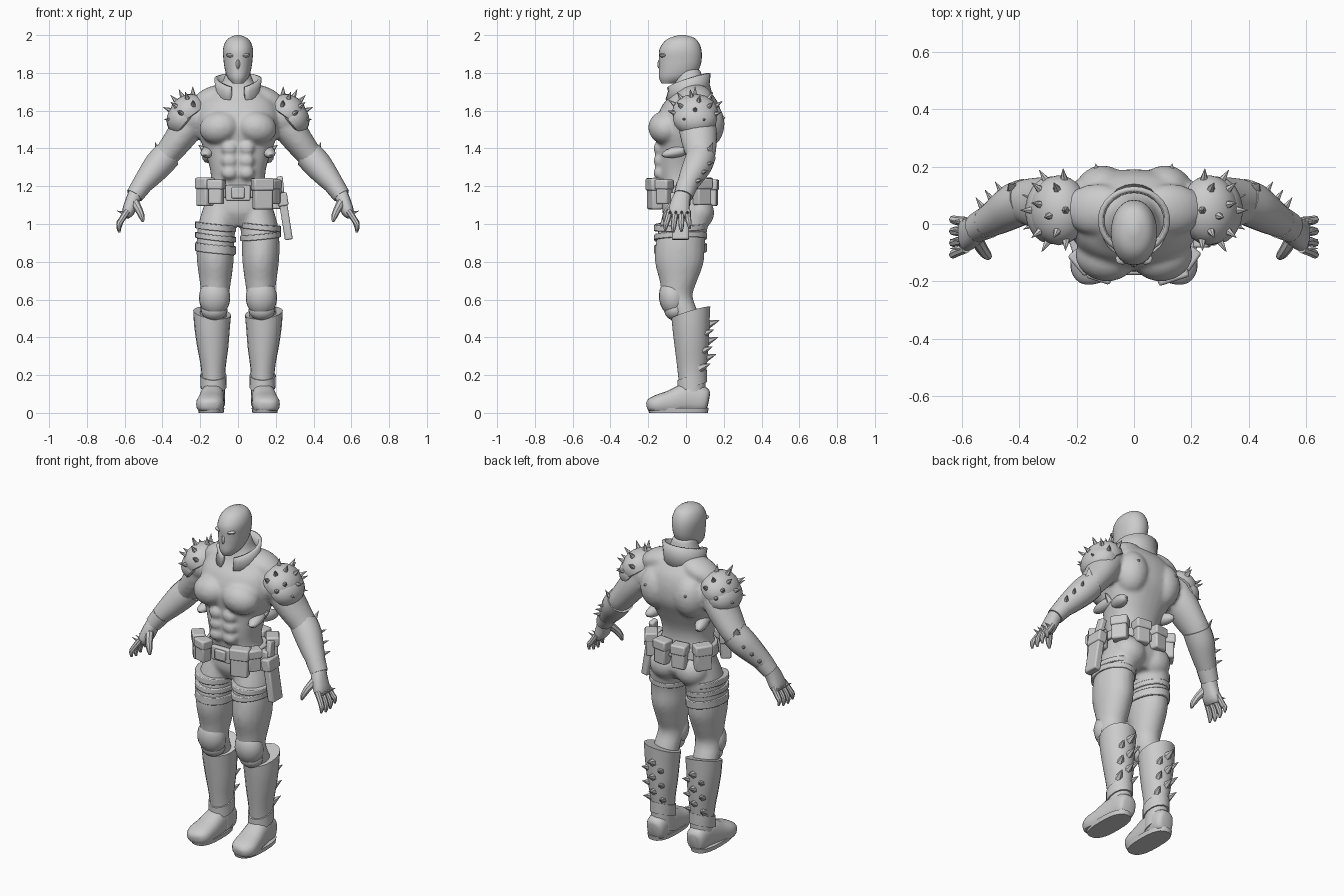
import bpy, bmesh, math
from mathutils import Vector as V, Matrix as M, Euler

SIDES = (1, -1)


def finish(name, bm, bevel=0, remesh=0, angle=40, solid=0):
    bmesh.ops.recalc_face_normals(bm, faces=bm.faces[:])
    me = bpy.data.meshes.new(name)
    bm.to_mesh(me)
    bm.free()
    ob = bpy.data.objects.new(name, me)
    bpy.context.collection.objects.link(ob)
    me.polygons.foreach_set("use_smooth", [True] * len(me.polygons))
    me.set_sharp_from_angle(angle=math.radians(angle))
    if solid:
        m = ob.modifiers.new("Thickness", 'SOLIDIFY')
        m.thickness, m.offset = solid, 0
    if bevel:
        m = ob.modifiers.new("Bevel", 'BEVEL')
        m.width, m.segments = bevel, 2
    if remesh:
        m = ob.modifiers.new("Fuse", 'REMESH')
        m.mode, m.voxel_size, m.use_smooth_shade = 'VOXEL', remesh, True
        m = ob.modifiers.new("Blend", 'SMOOTH')
        m.factor, m.iterations = 0.5, 5
    return ob


def spline(rows, steps):
    # Catmull-Rom through the section rows
    out = []
    R = [rows[0]] + list(rows) + [rows[-1]]
    for i in range(1, len(R) - 2):
        for k in range(steps):
            t = k / steps
            out.append([0.5 * (2*b + (c-a)*t + (2*a-5*b+4*c-d)*t*t + (3*b-a-3*c+d)*t**3)
                        for a, b, c, d in zip(R[i-1], R[i], R[i+1], R[i+2])])
    return out + [list(rows[-1])]


def tube(bm, rows, s=1, flat=True, ref=(0, 1, 0), n=20, p=2.0, tilt=(0, 0), steps=3, floor=-9):
    # rows are (x, y, z, radius_a, radius_b); flat keeps the rings horizontal
    rows = spline(rows, steps)
    rings = []
    for i, (x, y, z, ra, rb) in enumerate(rows):
        t = V((0, 0, 1)) if flat else (
            V(rows[min(i+1, len(rows)-1)][:3]) - V(rows[max(i-1, 0)][:3])).normalized()
        a = t.cross(V(ref)).normalized()
        b = a.cross(t)
        ring = []
        for k in range(n):
            c, d = math.cos(2*math.pi*k/n), math.sin(2*math.pi*k/n)
            o = (a * math.copysign(abs(c)**(2/p), c) * max(ra, .002)
                 + b * math.copysign(abs(d)**(2/p), d) * max(rb, .002))
            q = V((x, y, z)) + o
            q.z = max(q.z + tilt[0]*o.x + tilt[1]*o.y, floor)
            ring.append(bm.verts.new((q.x*s, q.y, q.z)))
        rings.append(ring)
    for r0, r1 in zip(rings, rings[1:]):
        for k in range(n):
            bm.faces.new((r0[k], r0[(k+1) % n], r1[(k+1) % n], r1[k]))
    bm.faces.new(rings[0])
    bm.faces.new(rings[-1])


def place(loc, size, rot=(0, 0, 0), s=1):
    e = Euler([math.radians(a) for a in rot]).to_matrix().to_4x4()
    return M.Diagonal((s, 1, 1, 1)) @ M.Translation(loc) @ e @ M.Diagonal((*size, 1))


def ball(bm, loc, size, rot=(0, 0, 0), s=1, cut=-1, seg=20):
    vs = bmesh.ops.create_uvsphere(bm, u_segments=seg, v_segments=seg//2 + 2, radius=1)['verts']
    for v in vs:
        v.co.z = max(v.co.z, cut)
    bmesh.ops.transform(bm, matrix=place(loc, size, rot, s), verts=vs)


def box(bm, loc, size, rot=(0, 0, 0), s=1):
    bmesh.ops.create_cube(bm, size=1, matrix=place(loc, size, rot, s))


def spike(bm, base, d, r, length, s=1, squash=1):
    q = V(d).normalized().to_track_quat('Z', 'Y').to_matrix().to_4x4()
    m = M.Diagonal((s, 1, 1, 1)) @ M.Translation(base) @ q @ M.Diagonal((1, squash, 1, 1)) \
        @ M.Translation((0, 0, length/2 - .01))
    bmesh.ops.create_cone(bm, cap_ends=True, segments=6, radius1=r, radius2=.001,
                          depth=length + .02, matrix=m)


# Muscular body, fused from overlapping masses
bm = bmesh.new()
tube(bm, [(0, 0, .99, .09, .09), (0, .005, 1.06, .175, .13), (0, -.005, 1.14, .17, .12),
          (0, -.02, 1.22, .145, .118), (0, -.022, 1.3, .15, .128), (0, 0, 1.4, .183, .148),
          (0, .012, 1.48, .212, .172), (0, .018, 1.56, .222, .172), (0, .025, 1.63, .205, .15),
          (0, .03, 1.68, .16, .115), (0, .02, 1.74, .09, .08), (0, .01, 1.82, .06, .065)], p=2.3, n=32)
for s in SIDES:
    ball(bm, (.098, -.11, 1.51), (.108, .09, .088), (0, 12, 8), s)
    ball(bm, (.13, .05, 1.67), (.12, .09, .06), (0, 20, 0), s)
    ball(bm, (.11, .1, 1.53), (.1, .105, .13), (0, 0, 0), s)
    ball(bm, (.245, .05, 1.57), (.1, .105, .105), (0, 20, 0), s)
    ball(bm, (.085, .065, 1.06), (.095, .085, .09), (0, 0, 0), s)
    for z in (1.40, 1.335, 1.27):
        ball(bm, (.045, -.14, z), (.044, .034, .036), (0, 0, 0), s, -1, 12)
    tube(bm, [(.09, 0, 1.1, .09, .11), (.11, -.01, 1, .1, .128), (.12, -.03, .9, .1, .13),
              (.12, -.035, .8, .097, .13), (.12, -.04, .7, .084, .1), (.122, -.045, .62, .074, .08),
              (.13, -.005, .53, .072, .07), (.13, .025, .42, .07, .07)], s)
    tube(bm, [(.21, .05, 1.6, .08, .09), (.265, .06, 1.52, .088, .1), (.32, .07, 1.44, .078, .095),
              (.395, .075, 1.345, .066, .075), (.46, .035, 1.27, .06, .06),
              (.54, -.01, 1.17, .042, .042)], s, flat=False)
finish("body", bm, remesh=.011)

# Masked head with brow and nose ridge
bm = bmesh.new()
tube(bm, [(0, -.09, 1.745, .03, .04), (0, -.055, 1.775, .056, .088), (0, -.037, 1.82, .07, .106),
          (0, -.03, 1.87, .077, .113), (0, -.03, 1.92, .08, .112), (0, -.026, 1.96, .069, .094),
          (0, -.022, 1.985, .047, .066), (0, -.02, 2.0, .012, .016)], p=2.1, n=28)
ball(bm, (0, -.127, 1.85), (.014, .024, .035), (-12, 0, 0), 1, -1, 10)
for s in SIDES:
    ball(bm, (.033, -.115, 1.89), (.034, .024, .012), (0, -12, -28), s, -1, 12)
finish("head", bm)

# Tall collar, open at the throat
bm = bmesh.new()
prev = None
for i in range(25):
    a = math.radians(-72 + 324 * i / 24)
    back = (math.sin(a) + 1) / 2
    pts = []
    for r, z in ((1.08, 1.655 + .03*back), (.95, 1.70 + .04*back), (1.0, 1.715 + .085*back**.6)):
        pts.append(bm.verts.new((.117*r*math.cos(a), .012 + .11*r*math.sin(a), z)))
    if prev:
        for k in (0, 1):
            bm.faces.new((prev[k], pts[k], pts[k+1], prev[k+1]))
    prev = pts
finish("collar", bm, solid=.018)

# Layered shoulder guards with spikes
bm = bmesh.new()
for s in SIDES:
    ball(bm, (.288, .048, 1.56), (.098, .118, .085), (0, 50, 0), s, -.35)
    loc, size, rot = (.262, .048, 1.592), (.105, .122, .092), (0, 35, 0)
    ball(bm, loc, size, rot, s, -.3)
    for el, count, off in ((75, 2, 40), (45, 6, 0), (12, 8, 20)):
        for k in range(count):
            az, e = math.radians(off + 360*k/count), math.radians(el)
            u = V((math.cos(az)*math.cos(e), math.sin(az)*math.cos(e), math.sin(e)))
            q = place(loc, size, rot) @ u
            if q.x > .225:
                spike(bm, q, q - V((.235, .048, 1.55)), .019, .04, s)
finish("shoulder_guards", bm, angle=35)

# Forearm guards, elbow points, wrist cuffs and blades
bm = bmesh.new()
for s in SIDES:
    tube(bm, [(.375, .082, 1.365, .076, .078), (.42, .062, 1.315, .076, .078),
              (.47, .03, 1.255, .065, .066), (.52, .0, 1.195, .05, .052)], s, flat=False, n=16)
    tube(bm, [(.51, .005, 1.205, .054, .058), (.548, -.014, 1.15, .047, .052)], s, flat=False, n=12)
    spike(bm, (.415, .115, 1.365), (.3, .35, .9), .045, .075, s, .5)
    for p in ((.455, .105, 1.315), (.49, .077, 1.27), (.522, .05, 1.225)):
        spike(bm, p, (.55, .8, .25), .022, .052, s)
finish("forearm_guards", bm)

# Gloved hands with fingers and knuckle studs
bm = bmesh.new()
for s in SIDES:
    tube(bm, [(.54, -.01, 1.17, .038, .04), (.56, -.028, 1.12, .037, .05),
              (.582, -.038, 1.065, .033, .056), (.595, -.042, 1.04, .02, .05)], s, flat=False, p=2.4, n=14)
    for i in range(4):
        y, drop = -.085 + .031*i, (.01, 0, .004, .02)[i]
        tube(bm, [(.585, y, 1.07, .017, .017), (.618, y - .014 + .006*i, 1.02, .016, .016),
                  (.63, y - .022 + .01*i, .985 + drop, .014, .014),
                  (.628, y - .025 + .012*i, .955 + drop, .006, .006)], s, flat=False, n=8)
        spike(bm, (.612, y, 1.06), (1, 0, .35), .012, .03, s)
    tube(bm, [(.55, -.05, 1.12, .024, .024), (.525, -.092, 1.075, .02, .02),
              (.51, -.11, 1.04, .016, .016), (.503, -.115, 1.012, .006, .006)], s, flat=False, n=8)
finish("hands", bm)

# Rib and back plating
bm = bmesh.new()
for s in SIDES:
    ball(bm, (.155, -.035, 1.385), (.04, .1, .03), (12, 0, 12), s, -1, 12)
    ball(bm, (.15, .055, 1.36), (.035, .085, .035), (-10, 0, -14), s, -1, 12)
    spike(bm, (.13, .18, 1.56), (.1, 1, .1), .03, .03, s)
    spike(bm, (.185, .0, 1.4), (.8, .1, .6), .025, .03, s)
finish("rib_plates", bm)

# Belt and buckle
bm = bmesh.new()
tube(bm, [(0, -.008, 1.14, .185, .142), (0, -.01, 1.2, .172, .138)], n=32, p=2.2, steps=1)
finish("belt", bm, bevel=.005)
bm = bmesh.new()
box(bm, (0, -.15, 1.165), (.13, .03, .085))
box(bm, (0, -.162, 1.165), (.07, .03, .06))
finish("buckle", bm, bevel=.008)

# Belt pouches with flaps
bm = bmesh.new()
for x, y, z, w, h, turn in ((-.175, -.125, 1.17, .08, .15, -50), (-.115, -.165, 1.17, .075, .13, -18),
                            (.13, -.165, 1.16, .1, .165, 18), (.183, -.115, 1.17, .07, .13, 55),
                            (-.055, .135, 1.165, .08, .14, 188), (.06, .135, 1.165, .08, .14, 172),
                            (-.17, .085, 1.17, .09, .15, 235), (.17, .085, 1.17, .085, .14, 125)):
    box(bm, (x, y, z), (w, .06, h), (0, 0, turn))
    box(bm, (x, y, z + h*.3), (w + .012, .072, h*.4), (0, 0, turn))
finish("pouches", bm, bevel=.009)

# Hip holster with sidearm grip
bm = bmesh.new()
box(bm, (.25, -.03, 1.04), (.042, .09, .25), (0, -9, 0))
box(bm, (.236, -.03, 1.13), (.055, .105, .07), (0, -9, 0))
box(bm, (.225, -.015, 1.205), (.032, .05, .09), (-15, -6, 0))
box(bm, (.205, -.03, 1.14), (.05, .05, .12))
finish("holster", bm, bevel=.008)

# Thigh straps
bm = bmesh.new()
for s, z, h, t in ((-1, .985, .035, .1), (-1, .93, .03, .12), (-1, .87, .045, .1),
                   (1, .985, .03, -.1), (1, .935, .03, .1)):
    tube(bm, [(.12, -.03, z - h/2, .108, .14), (.12, -.028, z + h/2, .109, .14)], s,
         tilt=(t, .03), steps=1, n=24)
finish("thigh_straps", bm, bevel=.004)

# Knee guards
bm = bmesh.new()
for s in SIDES:
    ball(bm, (.124, -.07, .61), (.083, .073, .1), (8, 0, 0), s)
    ball(bm, (.126, -.055, .545), (.07, .06, .055), (20, 0, 0), s)
finish("knee_guards", bm)

# Boots: shafts, feet, soles and ankle flaps
bm = bmesh.new()
for s in SIDES:
    tube(bm, [(.13, .033, .05, .062, .07), (.13, .033, .17, .062, .072), (.132, .034, .25, .067, .08),
              (.135, .032, .35, .083, .09), (.138, .028, .45, .094, .098), (.137, .026, .53, .1, .104)],
         s, tilt=(.12, .3), n=18)
    tube(bm, [(.132, .12, .065, .03, .04), (.132, .1, .068, .055, .066), (.135, .01, .078, .062, .08),
              (.142, -.08, .056, .07, .064), (.15, -.155, .045, .072, .05), (.153, -.195, .04, .05, .034),
              (.153, -.208, .038, .02, .015)], s, flat=False, ref=(0, 0, 1), p=2.5, floor=.012)
    tube(bm, [(.142, -.04, 0, .066, .155), (.142, -.042, .025, .07, .162)], s, steps=1, p=2.6, n=24)
    tube(bm, [(.13, .032, .135, .069, .08), (.13, .032, .2, .07, .08)], s, tilt=(0, .35), steps=1, n=14)
finish("boots", bm)

# Calf spikes in paired columns
bm = bmesh.new()
for s in SIDES:
    for z, y in ((.47, .12), (.38, .113), (.29, .103)):
        spike(bm, (.135, y, z), (0, 1, .35), .03, .06, s)
        for dx in (-.042, .042):
            spike(bm, (.135 + dx, y - .012, z - .045), (dx*9, 1, .4), .025, .045, s)
finish("calf_spikes", bm, angle=25)
